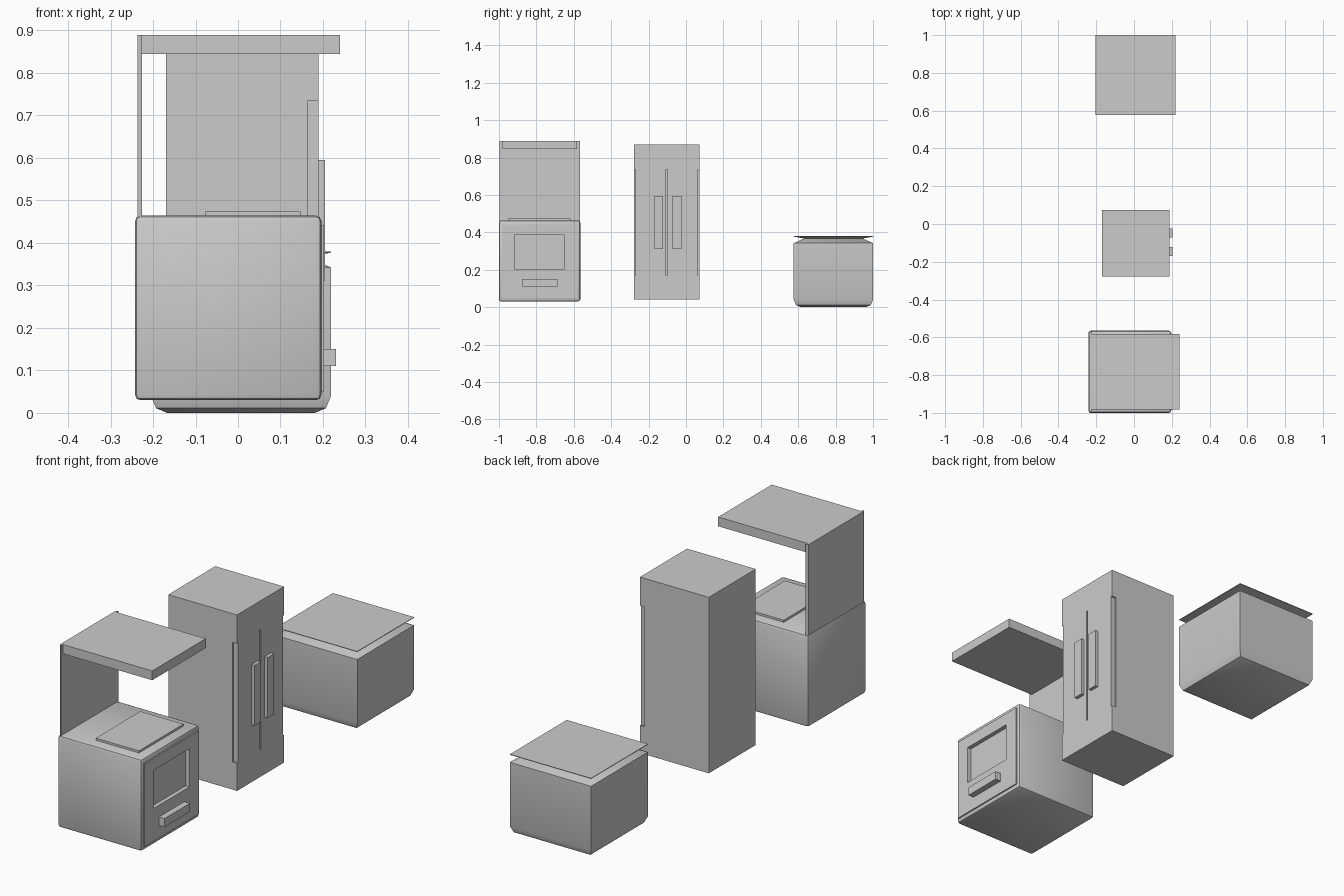
import bpy, bmesh

if "Cube" in bpy.data.objects:
    bpy.data.objects.remove(bpy.data.objects["Cube"])


def finish(bm, name, smooth=False):
    bmesh.ops.recalc_face_normals(bm, faces=bm.faces)
    me = bpy.data.meshes.new(name)
    bm.to_mesh(me)
    bm.free()
    ob = bpy.data.objects.new(name, me)
    bpy.context.collection.objects.link(ob)
    if smooth:
        bpy.ops.object.select_all(action='DESELECT')
        ob.select_set(True)
        bpy.context.view_layer.objects.active = ob
        bpy.ops.object.shade_smooth_by_angle(angle=0.6)
    return ob


def box(name, x, y, z, bevel=0, back_inset=0):
    """Box from (min, max) ranges; back_inset narrows the -x face in y."""
    bm = bmesh.new()
    bmesh.ops.create_cube(bm, size=1)
    for v in bm.verts:
        s = v.co.copy()
        v.co = (x[s.x > 0], y[s.y > 0], z[s.z > 0])
        if s.x < 0:
            v.co.y -= back_inset if s.y > 0 else -back_inset
    if bevel:
        bmesh.ops.bevel(bm, geom=bm.edges[:], offset=bevel, segments=2,
                        profile=0.5, affect='EDGES')
    return finish(bm, name, bevel > 0)


def cut(ob, *cutters):
    for c in cutters:
        m = ob.modifiers.new("cut", 'BOOLEAN')
        m.operation, m.solver, m.object = 'DIFFERENCE', 'EXACT', c
        c.hide_render = True
        bpy.ops.object.select_all(action='DESELECT')
        bpy.context.view_layer.objects.active = ob
        ob.select_set(True)
        bpy.ops.object.modifier_apply(modifier=m.name)
        bpy.data.objects.remove(c)


def square_loft(name, cx, cy, profile):
    """Stack of squares given as (half width, height), capped at both ends."""
    bm = bmesh.new()
    rings = [[bm.verts.new((cx + a * r, cy + b * r, z))
              for a, b in ((-1, -1), (1, -1), (1, 1), (-1, 1))]
             for r, z in profile]
    for lo, hi in zip(rings, rings[1:]):
        for i in range(4):
            j = (i + 1) % 4
            bm.faces.new((lo[i], lo[j], hi[j], hi[i]))
    bm.faces.new(rings[0][::-1])
    bm.faces.new(rings[-1])
    return finish(bm, name, True)


# Stove: body, door with recessed window, handle, cooktop
body = box("stove_body", (-0.242, 0.196), (-1.0, -0.565), (0.03, 0.464), 0.012)
door = box("oven_door", (0.18, 0.202), (-0.985, -0.58), (0.05, 0.442))
window = ((0.182, 0.25), (-0.918, -0.65), (0.205, 0.385))
cut(body, box("window_cutter_body", *window))
cut(door, box("window_cutter_door", *window))
box("oven_handle", (0.2, 0.231), (-0.877, -0.688), (0.11, 0.15))
box("cooktop", (-0.078, 0.147), (-0.948, -0.617), (0.455, 0.474))

# Back panel and hood
box("stove_back_panel", (-0.237, -0.226), (-0.998, -0.567), (0.455, 0.889),
    back_inset=0.008)
box("range_hood", (-0.23, 0.24), (-0.982, -0.583), (0.845, 0.889))

# Fridge: cabinet with three front grooves, two handles
fridge = box("fridge_body", (-0.17, 0.189), (-0.277, 0.073), (0.04, 0.87))
cut(fridge, *[box("groove_cutter", (0.165, 0.25), (a, b), (0.17, 0.735))
              for a, b in ((-0.3, -0.269), (-0.107, -0.098), (0.065, 0.1))])
for side, y in (("left", (-0.169, -0.122)), ("right", (-0.072, -0.025))):
    box("fridge_handle_" + side, (0.185, 0.205), y, (0.31, 0.595))

# Counter cabinet: tapered base and shoulders, flared thin worktop
square_loft("counter_cabinet", 0.007, 0.788,
            [(0.174, 0), (0.2, 0.011), (0.212, 0.04), (0.212, 0.342),
             (0.155, 0.368)])
square_loft("counter_top", 0.007, 0.788,
            [(0.155, 0.367), (0.212, 0.377), (0.212, 0.38)])
